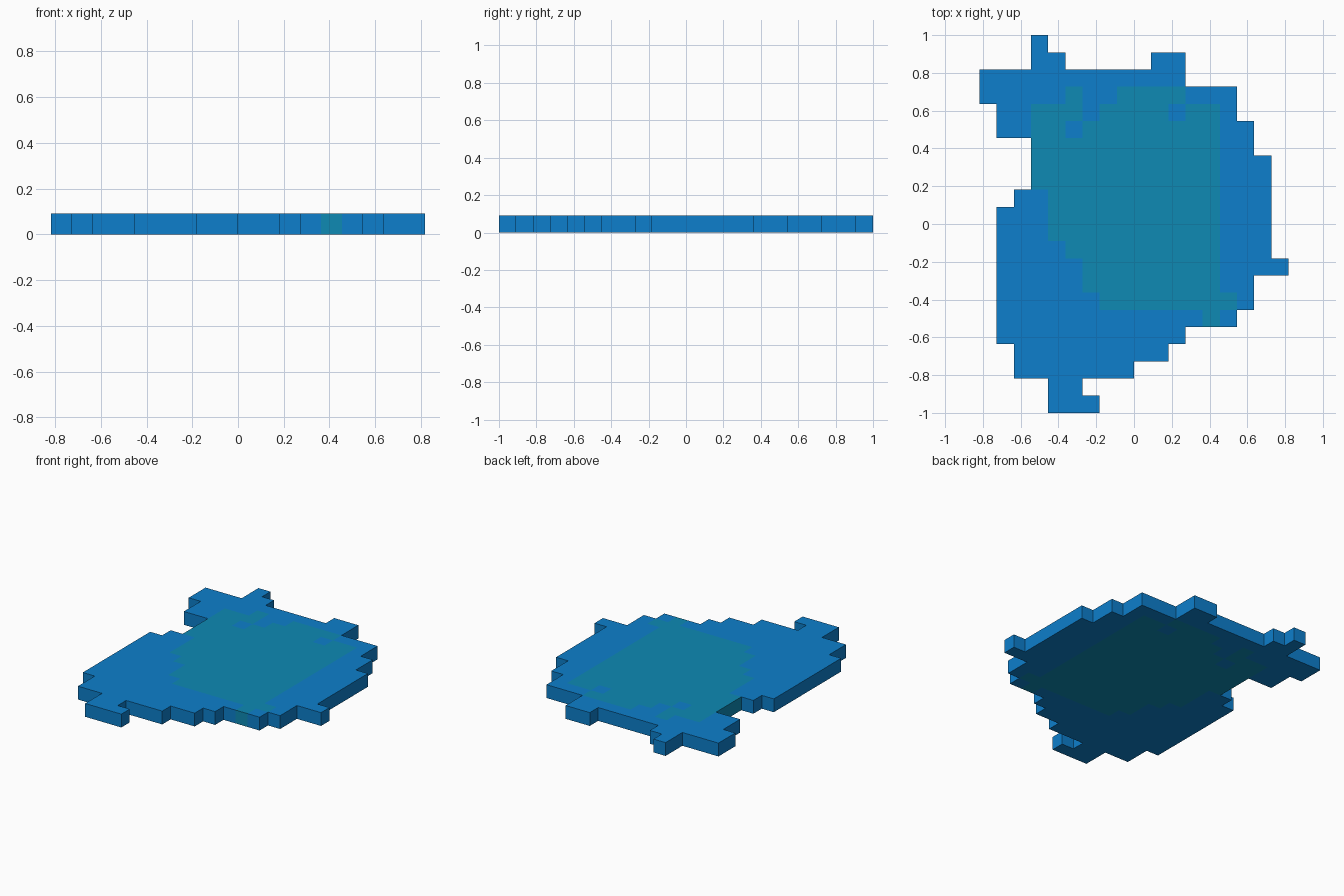
import bpy, bmesh
from mathutils import Vector

if "Cube" in bpy.data.objects:
    bpy.data.objects.remove(bpy.data.objects["Cube"])

S = 2 / 22          # cell size; the slab is 18 x 22 cells, one cell thick
COLS, ROWS = 18, 22


def material(name, rgb):
    m = bpy.data.materials.new(name)
    m.diffuse_color = (*rgb, 1)
    m.use_nodes = True
    m.node_tree.nodes["Principled BSDF"].inputs["Base Color"].default_value = m.diffuse_color
    return m


def cells(blocks):
    """Blocks are (first row, row end, first column, column end), rows from the back."""
    return {(r, c) for r0, r1, c0, c1 in blocks
            for r in range(r0, r1) for c in range(c0, c1)}


# Stepped outline of the whole slab
slab = cells([
    (0, 1, 3, 4), (1, 2, 3, 5), (1, 2, 10, 12), (2, 3, 0, 12), (3, 4, 0, 15),
    (4, 5, 1, 15), (5, 6, 1, 16), (6, 7, 3, 16), (7, 9, 3, 17), (9, 10, 2, 17),
    (10, 13, 1, 17), (13, 14, 1, 18), (14, 16, 1, 16), (16, 17, 1, 15),
    (17, 18, 1, 12), (18, 19, 2, 11), (19, 20, 2, 9), (20, 21, 4, 6), (21, 22, 4, 7)])

# Teal patch with its small blue gaps
patch = cells([
    (3, 4, 5, 6), (3, 4, 8, 12), (4, 5, 3, 14), (5, 9, 3, 14), (9, 12, 4, 14),
    (12, 13, 5, 14), (13, 15, 6, 14), (15, 16, 7, 15), (16, 17, 13, 14)])
patch -= {(4, 6), (4, 11), (5, 5)}

# Flat cell sheet
bm = bmesh.new()
verts = {}


def corner(r, c):
    if (r, c) not in verts:
        verts[r, c] = bm.verts.new(((c - COLS / 2) * S, (ROWS / 2 - r) * S, 0))
    return verts[r, c]


for r, c in sorted(slab):
    bm.faces.new([corner(r, c), corner(r + 1, c), corner(r + 1, c + 1), corner(r, c + 1)])

# Thicken the sheet, keeping the underside
ext = bmesh.ops.extrude_face_region(bm, geom=bm.faces[:], use_keep_orig=True)
top = [g for g in ext["geom"] if isinstance(g, bmesh.types.BMVert)]
bmesh.ops.translate(bm, verts=top, vec=(0, 0, S))
bmesh.ops.recalc_face_normals(bm, faces=bm.faces[:])
bm.normal_update()

# Colour each face by the cell just inside it
for f in bm.faces:
    p = f.calc_center_median() - f.normal * S / 2
    cell = (int(ROWS / 2 - p.y / S), int(p.x / S + COLS / 2))
    f.material_index = 1 if cell in patch else 0

# Merge flat areas of one colour
bmesh.ops.dissolve_limit(bm, angle_limit=0.01, verts=bm.verts[:], edges=bm.edges[:],
                         delimit={'MATERIAL'})

mesh = bpy.data.meshes.new("water_slab")
bm.to_mesh(mesh)
bm.free()
mesh.materials.append(material("water_blue", (0.004, 0.212, 0.604)))
mesh.materials.append(material("water_teal", (0.0044, 0.254, 0.456)))
bpy.context.collection.objects.link(bpy.data.objects.new("water_slab", mesh))
